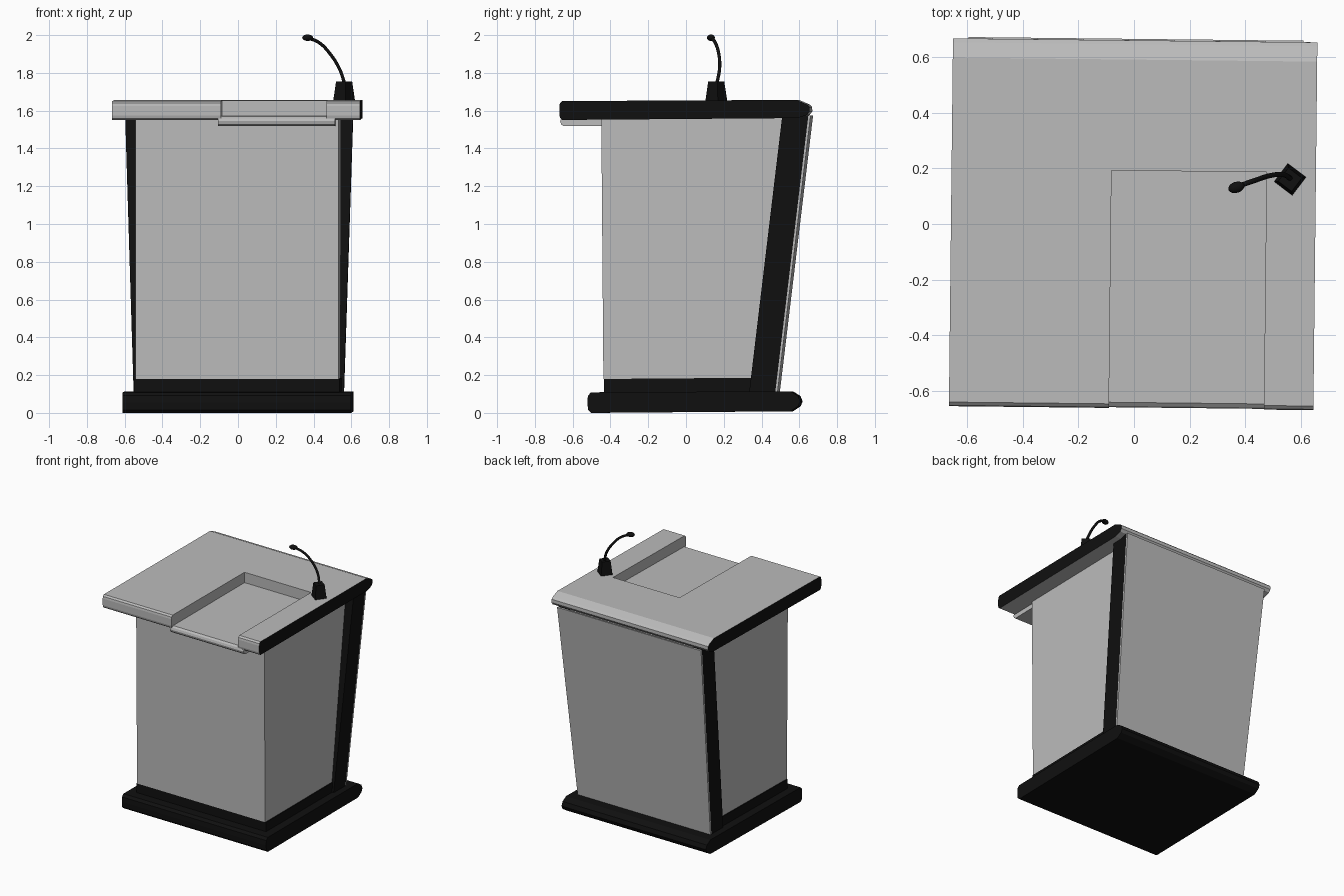
import bpy, bmesh
from mathutils import Matrix

cube = bpy.data.objects.get("Cube")
if cube:
    bpy.data.objects.remove(cube, do_unlink=True)

LEAN = (0.008, 0, -0.011)  # the whole piece stands very slightly askew


def material(name, value):
    m = bpy.data.materials.new(name)
    m.use_nodes = True
    colour = (value, value, value, 1)
    m.diffuse_color = colour
    m.node_tree.nodes["Principled BSDF"].inputs["Base Color"].default_value = colour
    return m


GREY = material("light grey", 0.5)
BLACK = material("black", 0.005)


def add_mesh(name, bm, *mats):
    bmesh.ops.recalc_face_normals(bm, faces=bm.faces)
    me = bpy.data.meshes.new(name)
    bm.to_mesh(me)
    bm.free()
    for m in mats:
        me.materials.append(m)
    ob = bpy.data.objects.new(name, me)
    ob.rotation_euler = LEAN
    bpy.context.collection.objects.link(ob)
    return ob


def extrusion(name, profile, left, right, *mats):
    """Side profile of (y, z) points swept across x; left/right give x at height z."""
    bm = bmesh.new()
    a = [bm.verts.new((left(z), y, z)) for y, z in profile]
    b = [bm.verts.new((right(z), y, z)) for y, z in profile]
    bm.faces.new(a)
    bm.faces.new(b)
    for i in range(len(a)):
        j = (i + 1) % len(a)
        bm.faces.new((a[i], a[j], b[j], b[i]))
    return add_mesh(name, bm, *mats)


def at(x):
    return lambda z: x


def flare(z):
    """Half width of the back, which widens upwards."""
    return 0.553 + 0.032 * z


def box(y0, y1, z0, z1):
    return [(y0, z0), (y1, z0), (y1, z1), (y0, z1)]


def back(z, offset=0):
    """Depth of the slanted back at height z."""
    return 0.478 + 0.128 * z + offset


# Foot and plinth
extrusion("base", [(-0.495, 0.004), (0.56, 0.004), (0.6, 0.03), (0.612, 0.055),
                   (0.6, 0.085), (0.56, 0.11), (-0.495, 0.113),
                   (-0.512, 0.095), (-0.515, 0.06), (-0.512, 0.02)],
          at(-0.605), at(0.605), BLACK)
extrusion("plinth", [(-0.428, 0.1), (0.48, 0.1), (0.48, 0.183), (-0.428, 0.183)],
          at(-0.543), at(0.543), BLACK)

# Cabinet and slanted back
extrusion("cabinet", [(-0.43, 0.183), (back(0.183, -0.03), 0.183),
                      (back(1.56, -0.03), 1.56), (-0.43, 1.56)],
          at(-0.537), at(0.537), GREY)
extrusion("back_panel", [(back(0.11, -0.012), 0.11), (back(0.11), 0.11),
                         (back(1.57), 1.57), (back(1.57, -0.012), 1.57)],
          lambda z: -flare(z), flare, GREY)
column = [(back(0.11, -0.15), 0.11), (back(0.11, -0.012), 0.11),
          (back(1.57, -0.012), 1.57), (back(1.57, -0.15), 1.57)]
extrusion("left_column", column, at(0.52), flare, BLACK)
extrusion("right_column", column, at(-0.52), lambda z: -flare(z), BLACK)

# Desk top with black ends and a cut-out at the front
top = extrusion("desk_top", [(-0.635, 1.556), (0.61, 1.556), (0.66, 1.572), (0.674, 1.59),
                             (0.674, 1.615), (0.66, 1.628), (0.605, 1.652),
                             (-0.635, 1.656), (-0.647, 1.645), (-0.65, 1.63),
                             (-0.65, 1.58), (-0.646, 1.565)],
                at(-0.659), at(0.653), GREY, BLACK)
for p in top.data.polygons:
    p.material_index = int(abs(p.normal.x) > 0.9)

cutter = extrusion("recess_cutter", box(-0.8, 0.205, 1.4, 1.8), at(-0.083), at(0.475), GREY)
cutter.hide_render = True
cutter.display_type = "WIRE"
cutter.hide_set(True)
cut = top.modifiers.new("recess", "BOOLEAN")
cut.operation = "DIFFERENCE"
cut.solver = "EXACT"
cut.object = cutter

# Sunken tray
extrusion("tray", [(-0.63, 1.523), (0.21, 1.523), (0.21, 1.575), (-0.63, 1.575),
                   (-0.643, 1.565), (-0.648, 1.55), (-0.643, 1.533)],
          at(-0.098), at(0.52), GREY)

# Microphone foot
bm = bmesh.new()
bmesh.ops.create_cone(bm, cap_ends=True, segments=4, radius1=0.058, radius2=0.043, depth=0.1,
                      matrix=Matrix.Translation((0.56, 0.18, 1.703)) @ Matrix.Rotation(0.15, 4, "Z"))
add_mesh("microphone_foot", bm, BLACK)

# Gooseneck
path = [(0.562, 0.184, 1.745), (0.535, 0.198, 1.82), (0.485, 0.194, 1.9),
        (0.43, 0.176, 1.957), (0.37, 0.155, 1.985)]
curve = bpy.data.curves.new("gooseneck", "CURVE")
curve.dimensions = "3D"
curve.bevel_depth = 0.009
curve.bevel_resolution = 2
curve.use_fill_caps = True
curve.materials.append(BLACK)
spline = curve.splines.new("BEZIER")
spline.bezier_points.add(len(path) - 1)
for bp, co in zip(spline.bezier_points, path):
    bp.co = co
    bp.handle_left_type = bp.handle_right_type = "AUTO"
neck = bpy.data.objects.new("gooseneck", curve)
neck.rotation_euler = LEAN
bpy.context.collection.objects.link(neck)

# Microphone head
bm = bmesh.new()
bmesh.ops.create_uvsphere(bm, u_segments=16, v_segments=10, radius=1,
                          matrix=Matrix.Translation((0.367, 0.152, 1.985))
                          @ Matrix.Rotation(0.3, 4, "Z")
                          @ Matrix.Diagonal((0.03, 0.02, 0.017, 1)))
head = add_mesh("microphone_head", bm, BLACK)
for p in head.data.polygons:
    p.use_smooth = True
